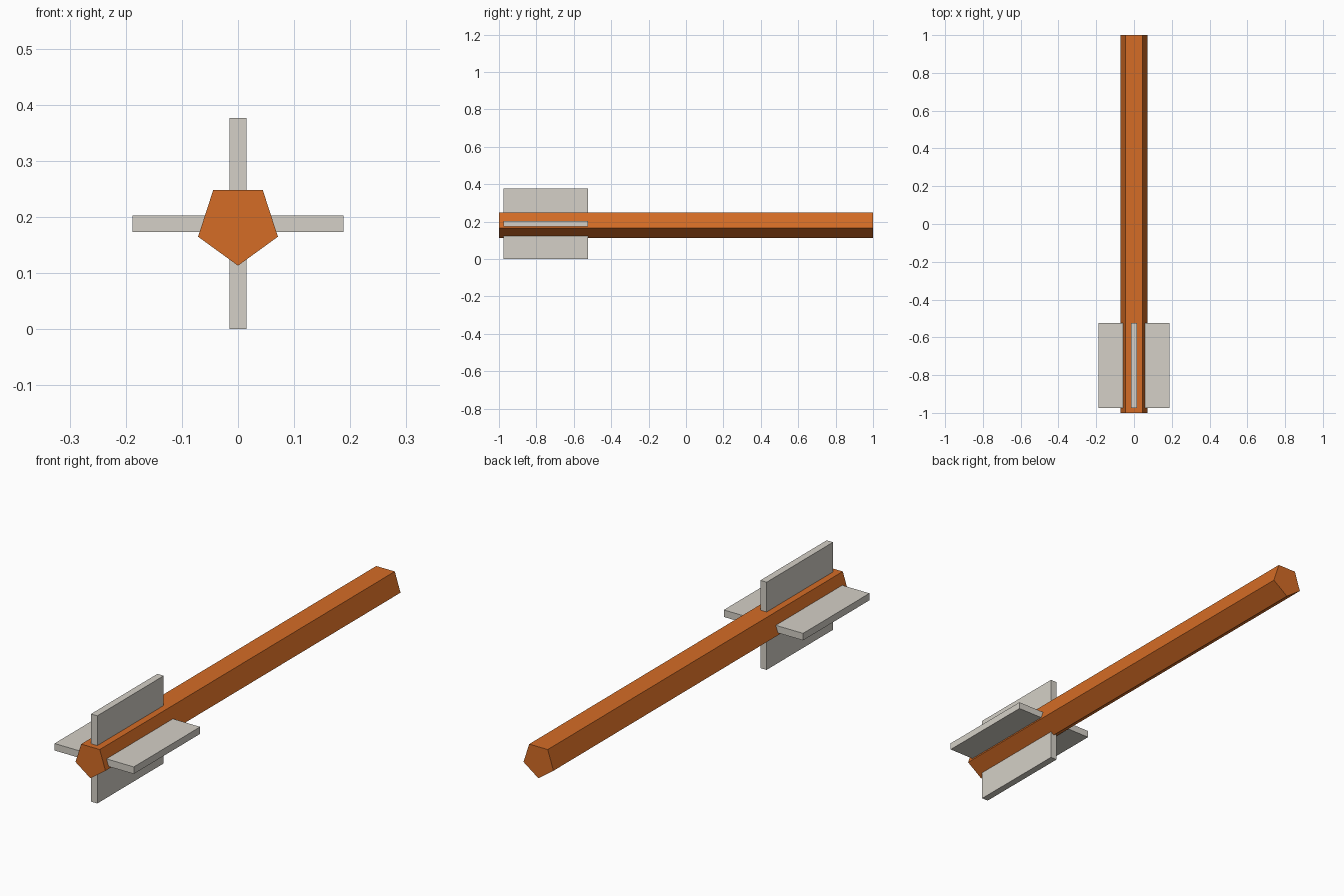
import bpy, bmesh, math
from mathutils import Matrix

if "Cube" in bpy.data.objects:
    bpy.data.objects.remove(bpy.data.objects["Cube"])

CZ = 0.188   # height of the shaft axis
R = 0.0748   # shaft circumradius


def material(name, rgb):
    m = bpy.data.materials.new(name)
    m.diffuse_color = (*rgb, 1.0)
    m.use_nodes = True
    m.node_tree.nodes["Principled BSDF"].inputs["Base Color"].default_value = m.diffuse_color
    return m


def add_object(name, bm, mat):
    bmesh.ops.recalc_face_normals(bm, faces=bm.faces)
    me = bpy.data.meshes.new(name)
    bm.to_mesh(me)
    bm.free()
    me.materials.append(mat)
    ob = bpy.data.objects.new(name, me)
    bpy.context.collection.objects.link(ob)
    return ob


orange = material("orange", (0.66, 0.150, 0.019))
grey = material("light warm grey", (0.66, 0.63, 0.57))

# Five-sided shaft along y, one corner pointing down
bm = bmesh.new()
ring = [bm.verts.new((R * math.sin(a), -1, CZ - R * math.cos(a)))
        for a in (math.tau * i / 5 for i in range(5))]
cap = bm.faces.new(ring)
back = bmesh.ops.extrude_face_region(bm, geom=[cap], use_keep_orig=True)["geom"]
bmesh.ops.translate(bm, vec=(0, 2, 0),
                    verts=[g for g in back if isinstance(g, bmesh.types.BMVert)])
add_object("shaft", bm, orange)

# Four flat fins around the front end, rooted inside the shaft
INNER, OUTER = 0.03, 0.188
for i, name in enumerate(("right_fin", "top_fin", "left_fin", "bottom_fin")):
    bm = bmesh.new()
    bmesh.ops.create_cube(bm, size=1)
    bmesh.ops.scale(bm, vec=(OUTER - INNER, 0.45, 0.03), verts=bm.verts)
    bmesh.ops.translate(bm, vec=((OUTER + INNER) / 2, -0.75, 0), verts=bm.verts)
    spin = Matrix.Translation((0, 0, CZ)) @ Matrix.Rotation(-i * math.pi / 2, 4, 'Y')
    bmesh.ops.transform(bm, matrix=spin, verts=bm.verts)
    add_object(name, bm, grey)
